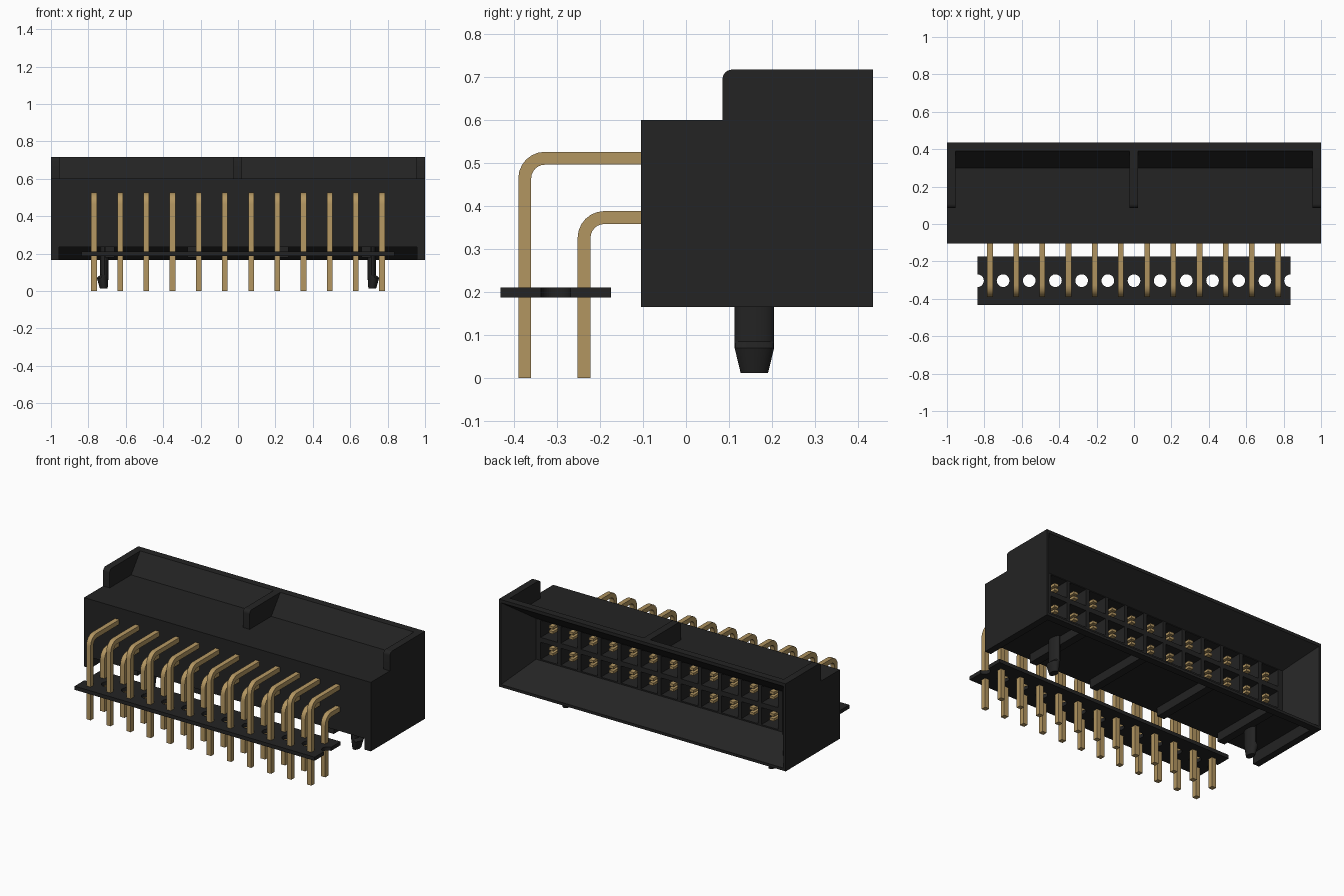
import bpy, bmesh, math

if "Cube" in bpy.data.objects:
    bpy.data.objects.remove(bpy.data.objects["Cube"])

def material(name, rgb):
    m = bpy.data.materials.new(name)
    m.diffuse_color = (*rgb, 1)
    m.use_nodes = True
    m.node_tree.nodes["Principled BSDF"].inputs["Base Color"].default_value = m.diffuse_color
    return m

BLACK = material("black plastic", (0.017, 0.017, 0.017))
GOLD = material("gold contact", (0.45, 0.305, 0.12))

COLS = [(i - 5.5) * 0.14 for i in range(12)]
ROWS = (0.373, 0.511)

def prism(bm, pts, a, b, axis="x"):
    """Extrude a profile from a to b; yz profile along x, xy profile along z."""
    def place(p, t):
        return (t, p[0], p[1]) if axis == "x" else (p[0], p[1], t)
    lo = [bm.verts.new(place(p, a)) for p in pts]
    hi = [bm.verts.new(place(p, b)) for p in pts]
    n = len(pts)
    bm.faces.new(lo)
    bm.faces.new(hi[::-1])
    for i in range(n):
        j = (i + 1) % n
        bm.faces.new((lo[i], hi[i], hi[j], lo[j]))

def box(bm, x0, x1, y0, y1, z0, z1):
    prism(bm, [(y0, z0), (y1, z0), (y1, z1), (y0, z1)], x0, x1)

def loft(bm, rings):
    loops = [[bm.verts.new(p) for p in r] for r in rings]
    n = len(loops[0])
    for a, b in zip(loops, loops[1:]):
        for i in range(n):
            j = (i + 1) % n
            bm.faces.new((a[i], a[j], b[j], b[i]))
    bm.faces.new(loops[0][::-1])
    bm.faces.new(loops[-1])

def arc(cy, cz, r, a0, a1, n=6):
    return [(cy + r * math.cos(math.radians(a0 + (a1 - a0) * i / n)),
             cz + r * math.sin(math.radians(a0 + (a1 - a0) * i / n))) for i in range(n + 1)]

def finish(bm, name, mat, smooth=False):
    bmesh.ops.recalc_face_normals(bm, faces=bm.faces)
    me = bpy.data.meshes.new(name)
    bm.to_mesh(me)
    bm.free()
    ob = bpy.data.objects.new(name, me)
    bpy.context.collection.objects.link(ob)
    me.materials.append(mat)
    if smooth:
        bpy.ops.object.select_all(action="DESELECT")
        ob.select_set(True)
        bpy.context.view_layer.objects.active = ob
        bpy.ops.object.shade_smooth_by_angle(angle=math.radians(30))
    return ob

def cut(target, cutter):
    cutter.hide_render = True
    mod = target.modifiers.new("cut", "BOOLEAN")
    mod.operation = "DIFFERENCE"
    mod.solver = "EXACT"
    mod.object = cutter
    bpy.context.view_layer.objects.active = target
    bpy.ops.object.modifier_apply(modifier=mod.name)
    bpy.data.objects.remove(cutter)

# housing core with sloped recesses above and below
bm = bmesh.new()
prism(bm, [(-0.105, 0.235), (-0.105, 0.6), (0.3, 0.6), (0.39, 0.717),
           (0.435, 0.717), (0.435, 0.165), (0.39, 0.165), (0.3, 0.235)], -1, 1)
housing = finish(bm, "housing", BLACK)

# tapered mating mouth
bm = bmesh.new()
def mouth_ring(y, x, z0, z1):
    return [(-x, y, z0), (x, y, z0), (x, y, z1), (-x, y, z1)]
loft(bm, [mouth_ring(0.265, 0.86, 0.31, 0.567), mouth_ring(0.435, 0.985, 0.182, 0.697),
          mouth_ring(0.5, 0.985, 0.182, 0.697)])
cut(housing, finish(bm, "mouth_cutter", BLACK))

# contact cells
bm = bmesh.new()
for x in COLS:
    for z in ROWS:
        box(bm, x - 0.058, x + 0.058, 0.02, 0.3, z - 0.055, z + 0.052)
cut(housing, finish(bm, "cell_cutter", BLACK))

# top end walls and centre rib
bm = bmesh.new()
wall = arc(0.107, 0.695, 0.022, 180, 90) + [(0.39, 0.717), (0.3, 0.6), (0.085, 0.6)]
for x0, x1 in ((-1, -0.955), (-0.024, 0.022), (0.955, 1)):
    prism(bm, wall, x0, x1)
finish(bm, "top_walls", BLACK, True)

# underside end walls and ribs
bm = bmesh.new()
foot = [(-0.105, 0.165), (0.39, 0.165), (0.3, 0.235), (-0.105, 0.235)]
rib = [(-0.06, 0.18), (0.371, 0.18), (0.3, 0.235), (-0.06, 0.235)]
for s in (-1, 1):
    prism(bm, foot, s * 0.957, s)
    prism(bm, rib, s * 0.22, s * 0.27)
    prism(bm, rib, s * 0.66, s * 0.71)
finish(bm, "underside_walls", BLACK)

# barbed board-locking pegs
for s, side in ((-1, "left"), (1, "right")):
    bm = bmesh.new()
    rings = []
    for z, x0, x1, ry in ((0.24, 0.693, 0.737, 0.046), (0.085, 0.693, 0.737, 0.046),
                          (0.07, 0.693, 0.755, 0.046), (0.012, 0.697, 0.738, 0.032)):
        cx, rx = s * (x0 + x1) / 2, (x1 - x0) / 2
        rings.append([(cx + rx * math.cos(math.tau * i / 20),
                       0.159 + ry * math.sin(math.tau * i / 20), z) for i in range(20)])
    loft(bm, rings)
    finish(bm, side + "_locking_peg", BLACK, True)

# pin alignment plate: two scalloped halves meeting around the round holes
bm = bmesh.new()
R, YC, XE = 0.034, -0.303, 0.837
for s in (-1, 1):
    pts = [(XE, YC + s * 0.129), (-XE, YC + s * 0.129)]
    for k in range(13):
        cx = max(-XE, min(XE, (k - 6) * 0.14))
        a0 = 90 if k == 0 else 180
        a1 = 90 if k == 12 else 0
        pts += [(x, YC + s * (y - YC)) for x, y in arc(cx, YC, R, a0, a1, 10)]
    prism(bm, pts, 0.187, 0.21, "z")
finish(bm, "alignment_plate", BLACK)

# bent square pins with forked contact ends inside the cells
W = 0.015
for name, z, y in (("lower", ROWS[0], -0.237), ("upper", ROWS[1], -0.375)):
    cy, cz = y - W + 0.062, z + W - 0.062
    path = ([(y - W, 0)] + arc(cy, cz, 0.062, 180, 90) + [(0.04, z + W), (0.04, z - W)]
            + arc(cy, cz, 0.032, 90, 180) + [(y + W, 0)])
    bm = bmesh.new()
    for x in COLS:
        prism(bm, path, x - W, x + W)
        for s in (-1, 1):
            c = z + s * 0.015
            box(bm, x - W, x + W, 0.0, 0.245, c - 0.008, c + 0.008)
    finish(bm, name + "_pin_row", GOLD, True)
